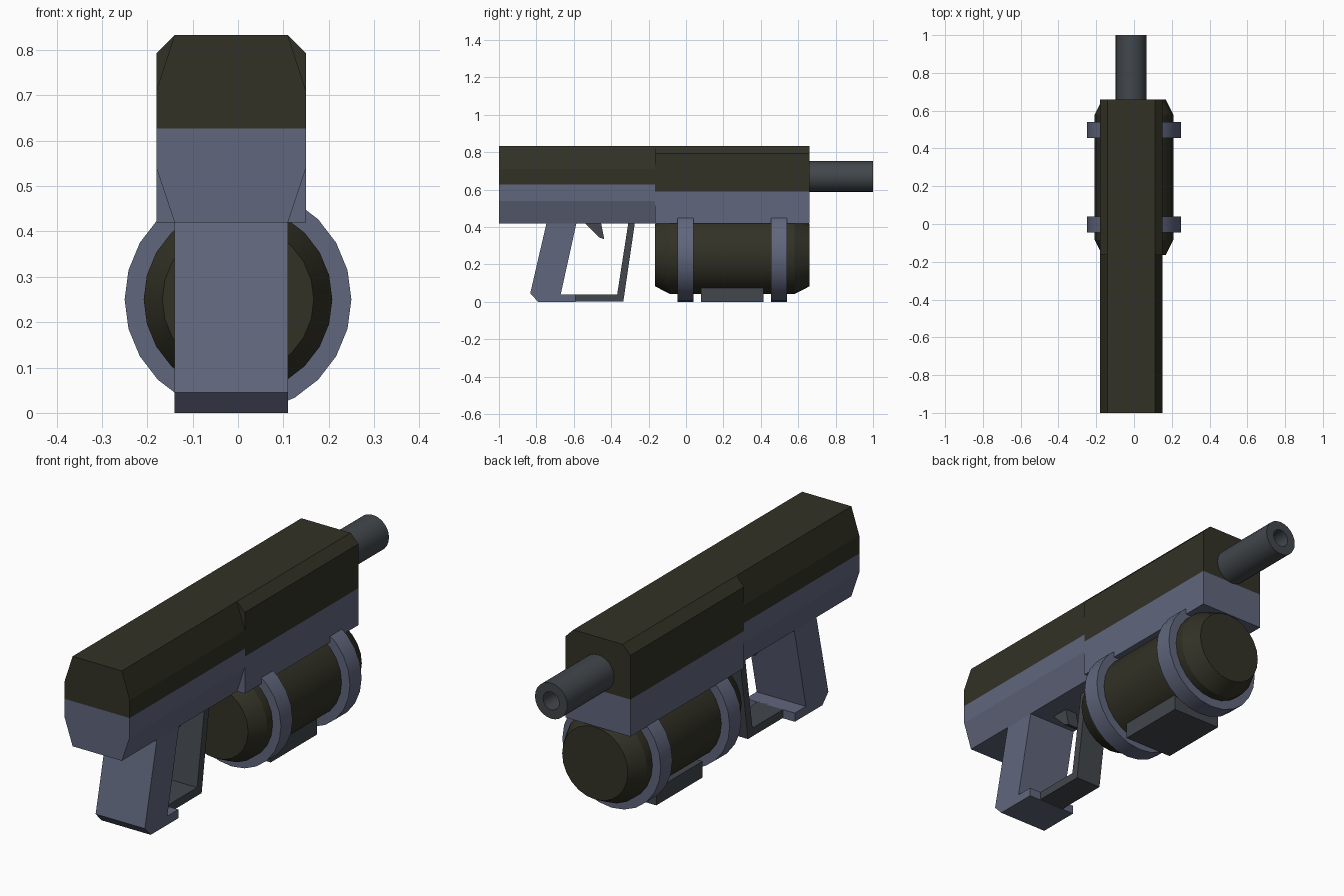
import bpy, bmesh, math
from mathutils import Vector

if "Cube" in bpy.data.objects:
    bpy.data.objects.remove(bpy.data.objects["Cube"])

CX = -0.015  # centre line of body, grip and barrel


def material(name, rgb):
    m = bpy.data.materials.new(name)
    m.diffuse_color = (*rgb, 1)
    m.use_nodes = True
    m.node_tree.nodes["Principled BSDF"].inputs["Base Color"].default_value = m.diffuse_color
    return m


BLUE = material("blue grey", (0.117, 0.133, 0.202))
OLIVE = material("dark olive", (0.032, 0.031, 0.019))
GREY = material("gunmetal grey", (0.054, 0.063, 0.072))


def finish(name, bm, *mats, smooth=False):
    bmesh.ops.recalc_face_normals(bm, faces=bm.faces)
    me = bpy.data.meshes.new(name)
    bm.to_mesh(me)
    bm.free()
    for m in mats:
        me.materials.append(m)
    ob = bpy.data.objects.new(name, me)
    bpy.context.collection.objects.link(ob)
    if smooth:
        bpy.ops.object.select_all(action='DESELECT')
        ob.select_set(True)
        bpy.context.view_layer.objects.active = ob
        bpy.ops.object.shade_smooth_by_angle(angle=math.radians(20))
    return ob


def prism(points, offset):
    """Closed outline extruded along offset."""
    bm = bmesh.new()
    face = bm.faces.new([bm.verts.new(p) for p in points])
    ext = bmesh.ops.extrude_face_region(bm, geom=[face])
    verts = [g for g in ext["geom"] if isinstance(g, bmesh.types.BMVert)]
    bmesh.ops.translate(bm, verts=verts, vec=offset)
    return bm


def side_part(name, profile, width, mat):
    """(y, z) profile centred on the centre line."""
    pts = [(CX - width / 2, y, z) for y, z in profile]
    return finish(name, prism(pts, (width, 0, 0)), mat)


def body_part(name, half, y0, y1, split):
    """Mirrored (half width, z) section; olive above the split height."""
    pts = [(CX + x, y0, z) for x, z in half]
    pts += [(CX - x, y0, z) for x, z in reversed(half)]
    bm = prism(pts, (0, y1 - y0, 0))
    geom = bm.verts[:] + bm.edges[:] + bm.faces[:]
    bmesh.ops.bisect_plane(bm, geom=geom, plane_co=(0, 0, split), plane_no=(0, 0, 1))
    for f in bm.faces:
        f.material_index = int(f.calc_center_median().z > split)
    return finish(name, bm, BLUE, OLIVE)


def lathe(name, profile, cx, cz, sides, mat):
    """(radius, y) profile turned round a lengthwise axis; ends are capped."""
    bm = bmesh.new()
    rings = []
    for r, y in profile:
        rings.append([bm.verts.new((cx + r * math.cos(2 * math.pi * i / sides), y,
                                    cz + r * math.sin(2 * math.pi * i / sides)))
                      for i in range(sides)])
    for a, b in zip(rings, rings[1:]):
        for i in range(sides):
            j = (i + 1) % sides
            bm.faces.new((a[i], a[j], b[j], b[i]))
    bm.faces.new(rings[0])
    bm.faces.new(rings[-1])
    return finish(name, bm, mat, smooth=True)


# Receiver: chamfered rear and boxier front
body_part("rear_body", [(0.125, 0.42), (0.165, 0.54), (0.165, 0.71), (0.125, 0.833)],
          -1.0, -0.165, 0.627)
body_part("front_body", [(0.165, 0.42), (0.165, 0.793), (0.125, 0.833)],
          -0.165, 0.66, 0.59)

# Barrel with a bored muzzle
lathe("barrel", [(0.082, 0.62), (0.082, 1.0), (0.041, 1.0), (0.041, 0.7)], CX, 0.67, 24, GREY)

# Tank under the front body, with two clamping bands and a base block
lathe("tank", [(0.167, -0.165), (0.208, -0.085), (0.208, 0.58), (0.167, 0.66)],
      0, 0.25, 24, OLIVE)
for name, y in (("rear_band", -0.045), ("front_band", 0.455)):
    lathe(name, [(0.25, y), (0.25, y + 0.085)], 0, 0.25, 24, BLUE)
side_part("tank_block", [(0.08, 0), (0.415, 0), (0.415, 0.075), (0.08, 0.075)], 0.25, GREY)

# Grip, trigger guard and trigger
side_part("grip", [(-0.745, 0.425), (-0.833, 0.045), (-0.79, 0), (-0.59, 0),
                   (-0.59, 0.04), (-0.67, 0.04), (-0.585, 0.425)], 0.25, BLUE)
side_part("trigger_guard", [(-0.60, 0.002), (-0.335, 0.002), (-0.273, 0.425), (-0.308, 0.425),
                            (-0.368, 0.04), (-0.60, 0.04)], 0.13, GREY)
side_part("trigger", [(-0.545, 0.425), (-0.465, 0.345), (-0.437, 0.335), (-0.455, 0.425)],
          0.06, GREY)
